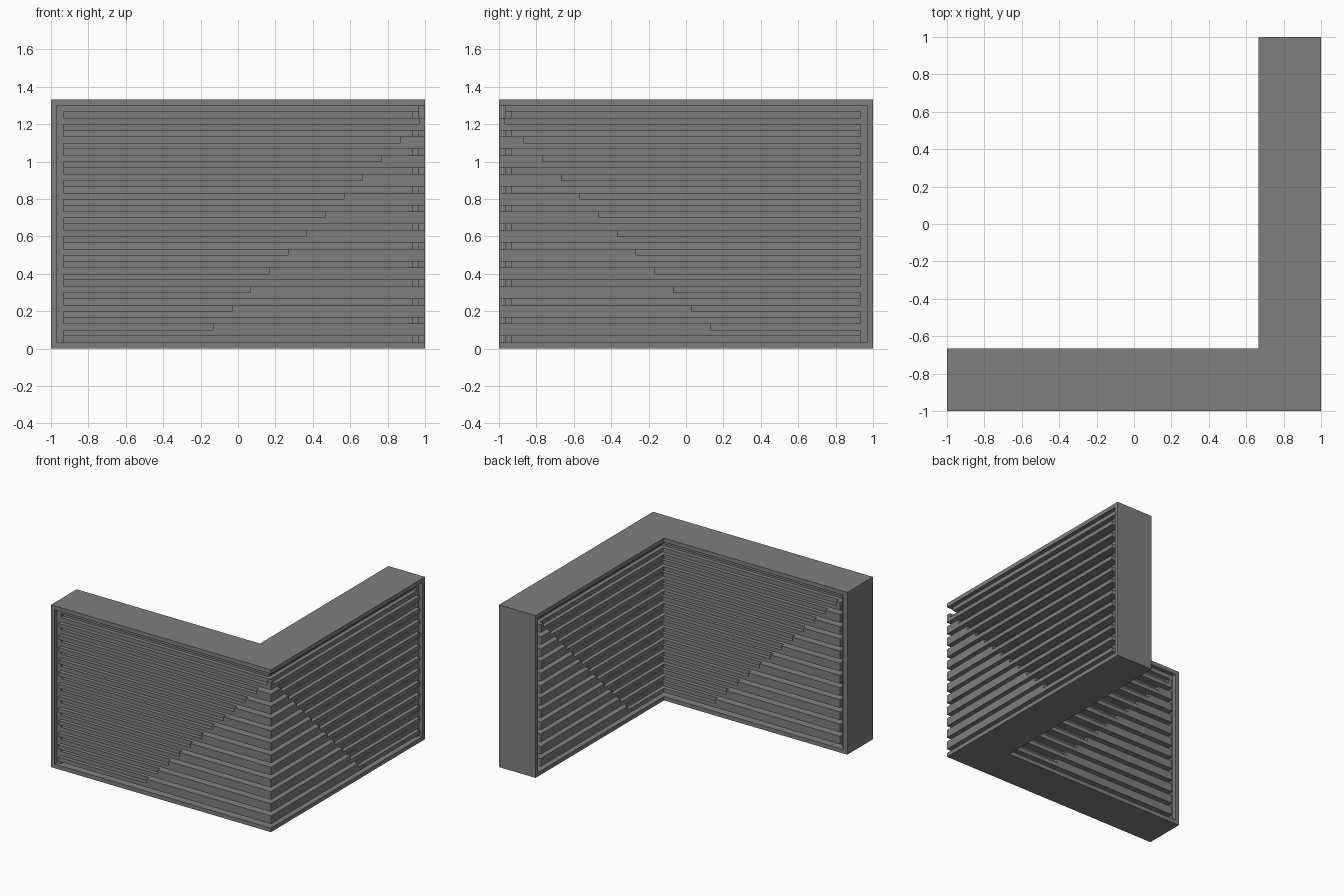
import bpy
import bmesh

old = bpy.data.objects.get("Cube")
if old:
    bpy.data.objects.remove(old, do_unlink=True)

U = 1 / 30            # one grid unit; the wall is 60 x 60 x 40 units
T = 10                # wall thickness in units

grey = bpy.data.materials.new("dark grey")
grey.use_nodes = True
grey.diffuse_color = (0.212, 0.212, 0.212, 1)
grey.node_tree.nodes["Principled BSDF"].inputs["Base Color"].default_value = (0.212, 0.212, 0.212, 1)


def build(name, layers):
    """Extrude each (outline, bottom, top) layer into one object."""
    bm = bmesh.new()
    for pts, z0, z1 in layers:
        face = bm.faces.new([bm.verts.new((x * U - 1, y * U - 1, z0 * U)) for x, y in pts])
        top = bmesh.ops.extrude_face_region(bm, geom=[face])["geom"]
        bmesh.ops.translate(bm, vec=(0, 0, (z1 - z0) * U),
                            verts=[v for v in top if isinstance(v, bmesh.types.BMVert)])
    bmesh.ops.recalc_face_normals(bm, faces=bm.faces)
    mesh = bpy.data.meshes.new(name)
    bm.to_mesh(mesh)
    bm.free()
    mesh.materials.append(grey)
    obj = bpy.data.objects.new(name, mesh)
    bpy.context.collection.objects.link(obj)


def flip(pts):
    """Mirror an outline across the diagonal of the corner."""
    return [(60 - y, 60 - x) for x, y in reversed(pts)]


def corner(half):
    """Complete an outline from outer corner to inner corner into an L."""
    return half + flip(half)[1:-1]


def ell(depth, end):
    """L outline sunk by depth on both sides and shortened at the ends."""
    return corner([(60 - depth, depth), (end, depth), (end, T - depth), (50 + depth, T - depth)])


def stepped(row):
    """L outline whose thick part ends on the diagonal, on both sides."""
    a, b = row + 23, 39 - row
    return corner([(60, 0), (a, 0), (a, 1), (2, 1), (2, T), (b, T), (b, T - 1), (51, T - 1)])


def ends(x0, x1, depth):
    """Matching outlines at the free ends of both wings."""
    box = [(x0, depth), (x1, depth), (x1, T - depth), (x0, T - depth)]
    return [box, flip(box)]


# Outer frame
build("base_rail", [(ell(0, 0), 0, 1)])
build("top_rail", [(ell(0, 0), 39, 40)])
build("end_frames", [(p, 1, 39) for p in ends(0, 1, 0)])

# Recessed inner frame
build("inner_end_frames", [(p, 1, 39) for p in ends(1, 2, 1)])
build("inner_top_rail", [(ell(1, 2), 38, 39)])

# Solid core behind the slats
build("wall_core", [(ell(2, 2), 1, 38)])

# Horizontal slats, each with a stepped upper half
build("slats", [layer for z in range(2, 36, 3)
                for layer in ((ell(0, 2), z, z + 1), (stepped(z + 1), z + 1, z + 2))])
